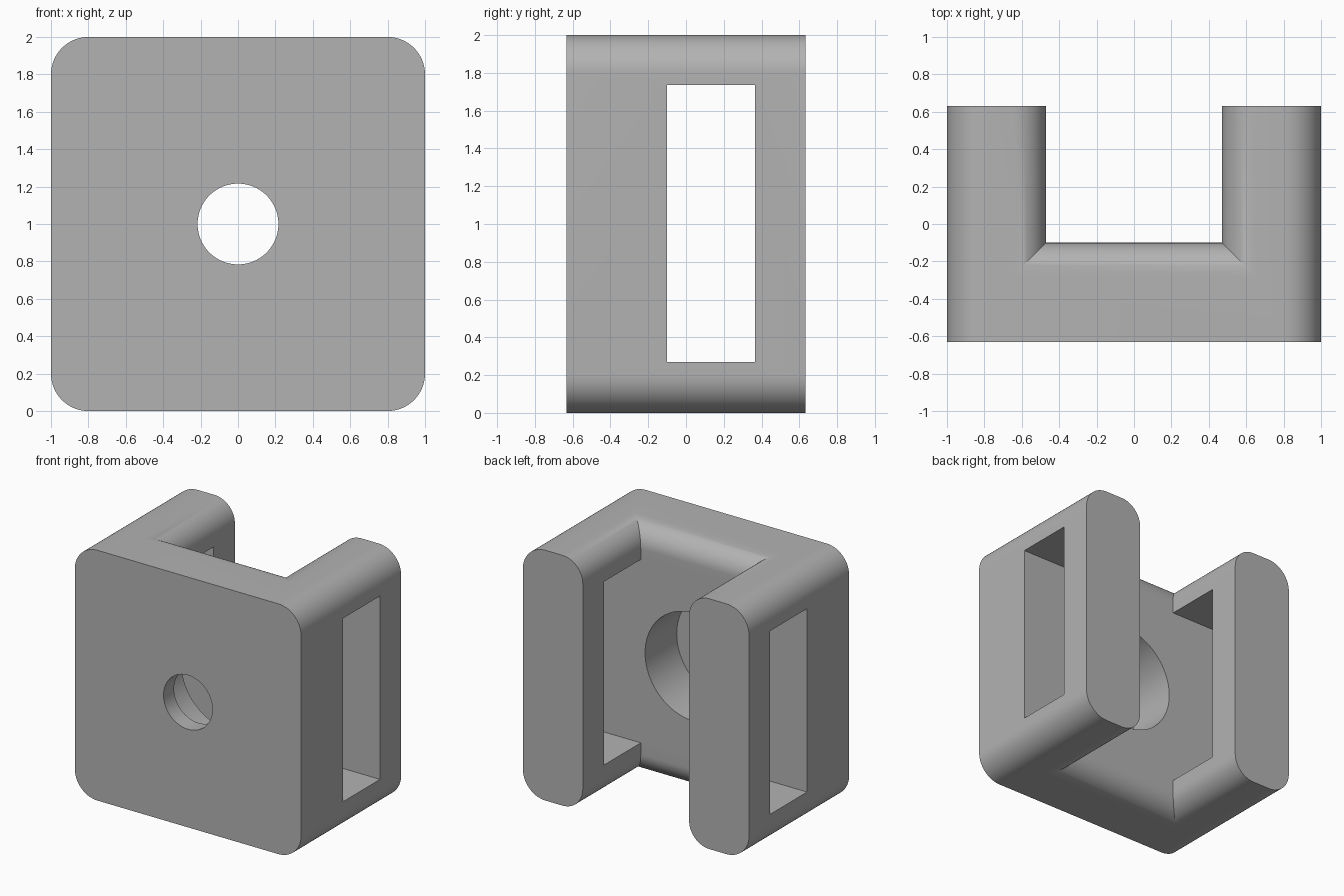
import bpy, bmesh, math
from mathutils import Matrix, Vector

cube = bpy.data.objects.get("Cube")
if cube:
    bpy.data.objects.remove(cube, do_unlink=True)

DEPTH = 0.632          # half depth
OUTER, INNER = 0.2, 0.18   # edge radii
GAP, FLOOR = 0.47, -0.1    # channel half width and floor
STEPS = 14

grey = bpy.data.materials.new("grey")
grey.use_nodes = True
colour = (0.45, 0.45, 0.45, 1)
grey.diffuse_color = colour
grey.node_tree.nodes["Principled BSDF"].inputs["Base Color"].default_value = colour


def loft(name, rings):
    """Closed solid through equal-length rings of points."""
    bm = bmesh.new()
    loops = [[bm.verts.new(p) for p in ring] for ring in rings]
    n = len(loops[0])
    for a, b in zip(loops, loops[1:]):
        for i in range(n):
            j = (i + 1) % n
            bm.faces.new((a[i], a[j], b[j], b[i]))
    bm.faces.new(loops[0][::-1])
    bm.faces.new(loops[-1])
    bmesh.ops.recalc_face_normals(bm, faces=bm.faces)
    mesh = bpy.data.meshes.new(name)
    bm.to_mesh(mesh)
    bm.free()
    mesh.materials.append(grey)
    obj = bpy.data.objects.new(name, mesh)
    bpy.context.collection.objects.link(obj)
    return obj


def disc(radius, y, count=96):
    return [(radius * math.cos(math.tau * i / count), y,
             1 + radius * math.sin(math.tau * i / count)) for i in range(count)]


def cut(target, cutter):
    cutter.hide_render = True
    mod = target.modifiers.new("cut", 'BOOLEAN')
    mod.operation, mod.solver, mod.object = 'DIFFERENCE', 'EXACT', cutter
    bpy.context.view_layer.objects.active = target
    bpy.ops.object.modifier_apply(modifier=mod.name)
    bpy.data.objects.remove(cutter, do_unlink=True)


# Block with rounded corners, extruded front to back
outline = []
for k, (sx, sz) in enumerate([(1, 1), (-1, 1), (-1, -1), (1, -1)]):
    for i in range(STEPS + 1):
        a = math.pi / 2 * (k + i / STEPS)
        outline.append((sx * (1 - OUTER) + OUTER * math.cos(a),
                        1 + sz * (1 - OUTER) + OUTER * math.sin(a)))
bracket = loft("bracket", [[(x, y, z) for x, z in outline] for y in (-DEPTH, DEPTH)])

# Rear channel, flared at both ends to leave mitred rounded rims
levels = [(-0.1, INNER)]
for i in range(STEPS + 1):
    a = math.pi / 2 * i / STEPS
    levels.append((INNER * (1 - math.cos(a)), INNER * (1 - math.sin(a))))
levels += [(2 - z, off) for z, off in reversed(levels)]
cut(bracket, loft("channel_cutter", [
    [(-GAP - o, FLOOR - o, z), (GAP + o, FLOOR - o, z), (GAP + o, 1, z), (-GAP - o, 1, z)]
    for z, o in levels]))

# Slot through both arms
cut(bracket, loft("slot_cutter", [
    [(x, FLOOR, 0.27), (x, 0.365, 0.27), (x, 0.365, 1.735), (x, FLOOR, 1.735)]
    for x in (-1.2, 1.2)]))

# Bolt hole with a wide counterbore from the back
cut(bracket, loft("bolt_hole_cutter", [
    disc(0.216, -1), disc(0.216, -0.5), disc(0.432, -0.5), disc(0.432, 0)]))

bpy.ops.object.select_all(action='DESELECT')
bracket.select_set(True)
bpy.context.view_layer.objects.active = bracket
bpy.ops.object.shade_smooth_by_angle(angle=math.radians(30))
